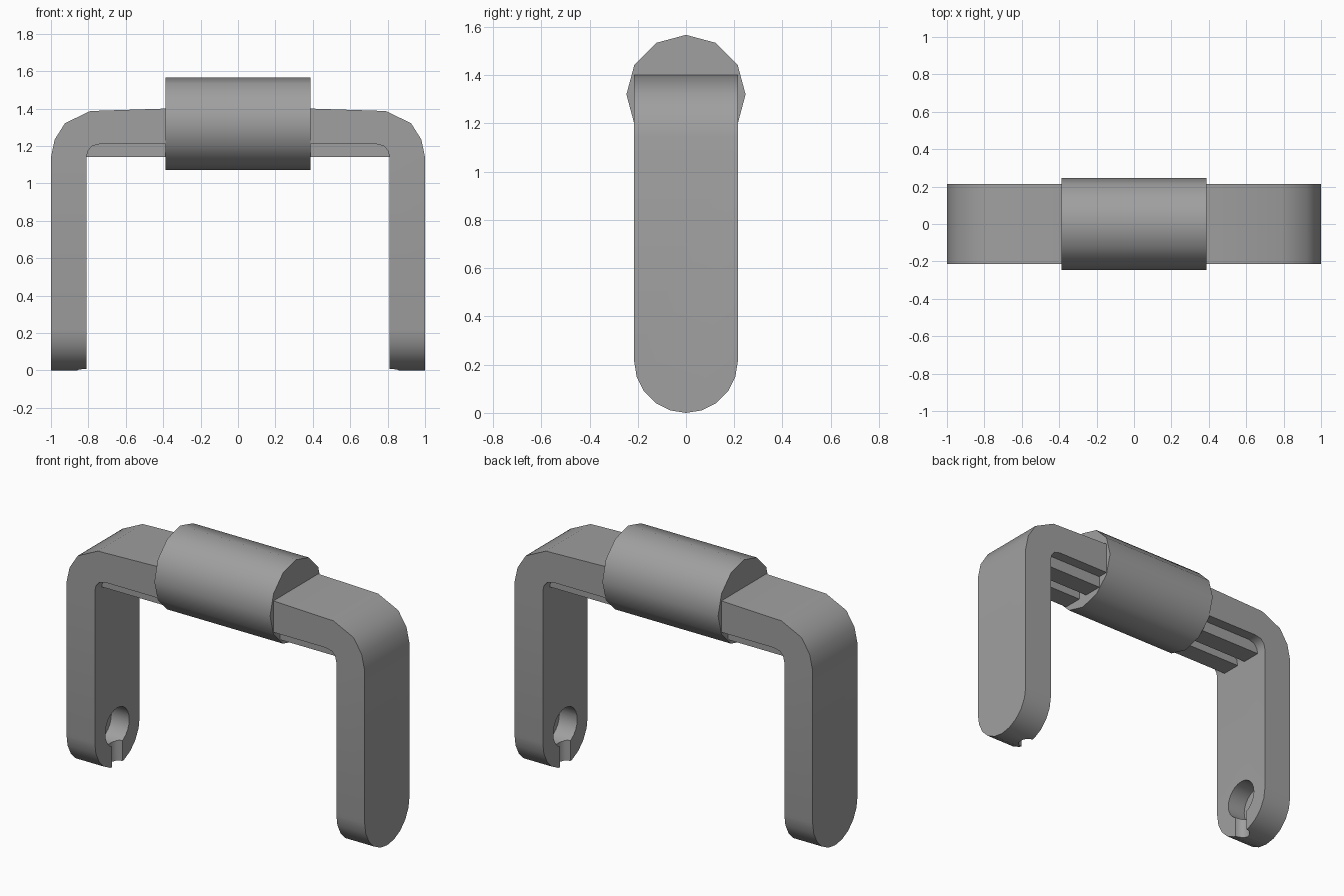
import bpy, bmesh, math
from mathutils import Matrix

cube = bpy.data.objects.get("Cube")
if cube:
    bpy.data.objects.remove(cube, do_unlink=True)

grey = bpy.data.materials.new("mid_grey")
grey.use_nodes = True
grey.diffuse_color = (0.35, 0.35, 0.35, 1)
grey.node_tree.nodes["Principled BSDF"].inputs["Base Color"].default_value = (0.35, 0.35, 0.35, 1)


def make(name, bm):
    bmesh.ops.recalc_face_normals(bm, faces=bm.faces)
    mesh = bpy.data.meshes.new(name)
    bm.to_mesh(mesh)
    bm.free()
    mesh.materials.append(grey)
    obj = bpy.data.objects.new(name, mesh)
    bpy.context.collection.objects.link(obj)
    return obj


def prism(name, points, offset):
    """Extrude a closed outline by the vector offset."""
    bm = bmesh.new()
    face = bm.faces.new([bm.verts.new(p) for p in points])
    new = bmesh.ops.extrude_face_region(bm, geom=[face])["geom"]
    bmesh.ops.translate(bm, vec=offset, verts=[v for v in new if isinstance(v, bmesh.types.BMVert)])
    return make(name, bm)


def cylinder(name, axis, radius, length, centre, sides):
    bm = bmesh.new()
    turn = Matrix.Rotation(math.pi / 2, 4, 'Y') if axis == 'X' else Matrix()
    bmesh.ops.create_cone(bm, cap_ends=True, segments=sides, radius1=radius, radius2=radius,
                          depth=length, matrix=Matrix.Translation(centre) @ turn)
    return make(name, bm)


def cut(target, tool, operation):
    mod = target.modifiers.new("cut", 'BOOLEAN')
    mod.operation = operation
    mod.solver = 'EXACT'
    mod.object = tool
    bpy.context.view_layer.objects.active = target
    bpy.ops.object.modifier_apply(modifier=mod.name)
    bpy.data.objects.remove(tool, do_unlink=True)


def smooth(obj, angle):
    bpy.ops.object.select_all(action='DESELECT')
    obj.select_set(True)
    bpy.context.view_layer.objects.active = obj
    bpy.ops.object.shade_smooth_by_angle(angle=math.radians(angle))


HALF_WIDTH, INNER, UNDERSIDE, RIB_BOTTOM = 0.215, 0.81, 1.21, 1.14

# Bent strap: outer bend, then inner bend, mirrored to the other side
outer = [(0.39, 1.4), (0.79, 1.387), (0.925, 1.322), (0.98, 1.235), (1, 1.14), (1, -0.1)]
inner = [(INNER, -0.1), (INNER, 1.14), (0.802, 1.175), (0.78, 1.2), (0.74, UNDERSIDE)]
half = outer + inner
outline = half + [(-x, z) for x, z in reversed(half)]
strap = prism("bent_strap", [(x, -0.3, z) for x, z in outline], (0, 0.6, 0))

# Rounded leg ends, trimmed from the side
STEPS = 10
arc = [math.pi + math.pi * i / STEPS for i in range(STEPS + 1)]
side = [(HALF_WIDTH * math.cos(a), HALF_WIDTH * (1 + math.sin(a))) for a in arc]
side += [(HALF_WIDTH, 1.6), (-HALF_WIDTH, 1.6)]
cut(strap, prism("trim", [(-1.1, y, z) for y, z in side], (2.2, 0, 0)), 'INTERSECT')

# Blind pivot holes and lead-in grooves on the inner leg faces
for s in (-1, 1):
    cut(strap, cylinder("hole", 'X', 0.115, 0.24, (s * INNER, 0, 0.235), 24), 'DIFFERENCE')
    cut(strap, cylinder("groove", 'Z', 0.05, 0.3, (s * INNER, 0, 0.05), 16), 'DIFFERENCE')
smooth(strap, 35)

# Twin ribs under the crossbar
for s, name in ((-1, "front_rib"), (1, "back_rib")):
    section = [(s * 0.03, RIB_BOTTOM), (s * 0.15, RIB_BOTTOM), (s * 0.15, 1.25), (s * 0.03, 1.25)]
    prism(name, [(-INNER - 0.01, y, z) for y, z in section], (2 * INNER + 0.02, 0, 0))

# Grip sleeve
grip = cylinder("grip_sleeve", 'X', 0.247, 0.776, (0, 0, 1.32), 12)
smooth(grip, 35)
